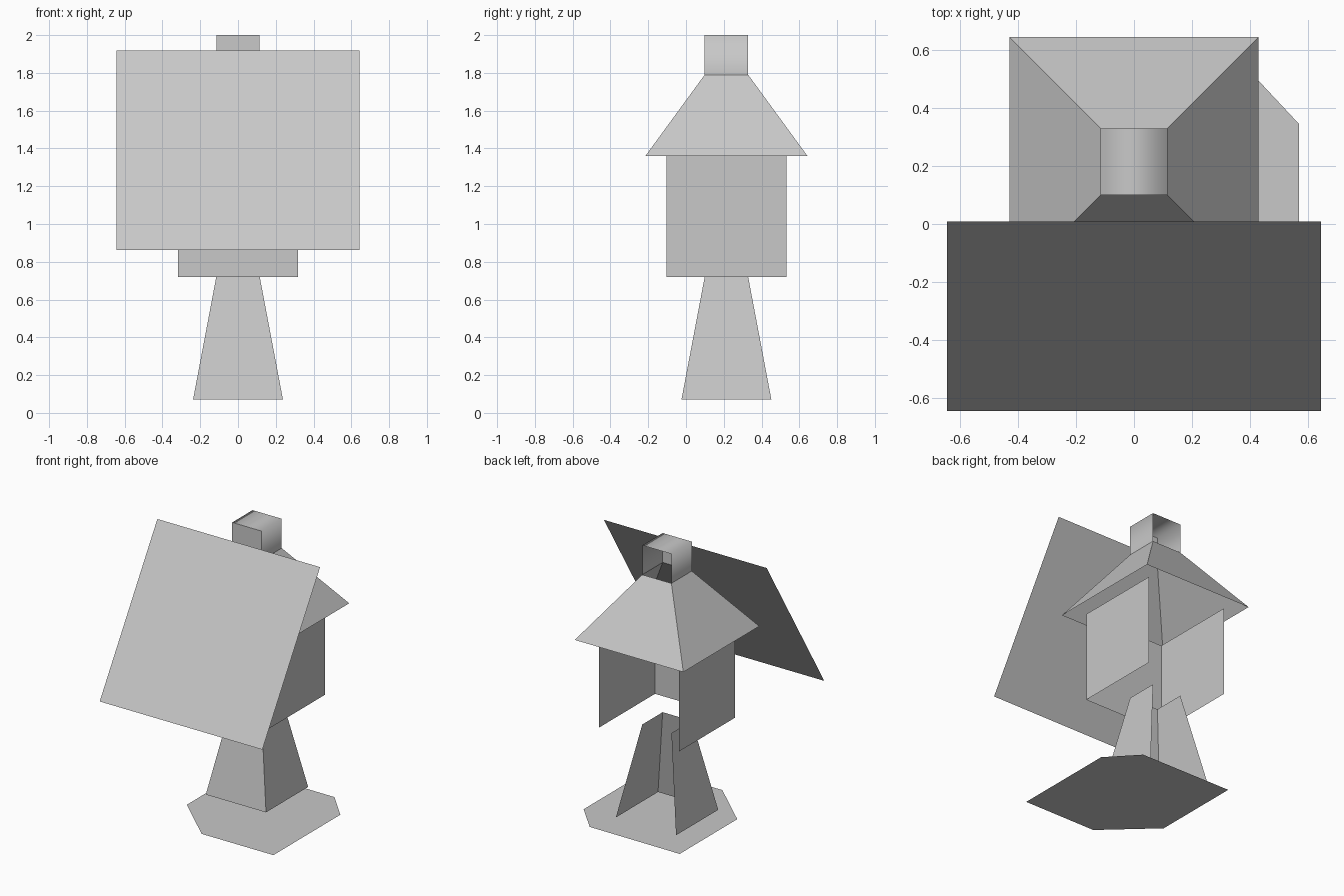
import bpy

if "Cube" in bpy.data.objects:
    bpy.data.objects.remove(bpy.data.objects["Cube"], do_unlink=True)

# Single plain grey
GREY = (0.58, 0.58, 0.58, 1)
grey = bpy.data.materials.new("light_grey")
grey.use_nodes = True
grey.diffuse_color = GREY
grey.node_tree.nodes["Principled BSDF"].inputs["Base Color"].default_value = GREY

AXIS_Y = 0.214  # the tower stands behind the big panel
FRONT, RIGHT, BACK, LEFT, TOP = (0, 1, 5, 4), (1, 2, 6, 5), (2, 3, 7, 6), (3, 0, 4, 7), (4, 5, 6, 7)


def part(name, verts, faces, smooth=False):
    mesh = bpy.data.meshes.new(name)
    mesh.from_pydata(verts, [], faces)
    mesh.materials.append(grey)
    for poly in mesh.polygons:
        poly.use_smooth = smooth
    mesh.update()
    obj = bpy.data.objects.new(name, mesh)
    bpy.context.collection.objects.link(obj)
    return obj


def shell(name, low, high, z0, z1, sides, smooth=False):
    """Thin square frustum made of the chosen sides only."""
    corners = [(-1, -1), (1, -1), (1, 1), (-1, 1)]
    verts = [(x * r, AXIS_Y + y * r, z)
             for r, z in ((low, z0), (high, z1)) for x, y in corners]
    used = sorted({i for side in sides for i in side})
    faces = [[used.index(i) for i in side] for side in sides]
    return part(name, [verts[i] for i in used], faces, smooth)


# Flat ground plate with two cut corners
outline = [(-0.335, -0.10), (0, -0.41), (0.567, -0.41),
           (0.567, 0.345), (0.38, 0.545), (-0.335, 0.55)]
part("ground_plate", [(x, y, 0) for x, y in outline], [range(6)])

# Tapered base and cabin, both open at the back
shell("tower_base", 0.238, 0.115, 0.07, 0.72, [FRONT, RIGHT, LEFT])
shell("cabin_walls", 0.317, 0.317, 0.72, 1.36, [FRONT, RIGHT, LEFT])

# Hipped roof, open below and above
shell("roof", 0.429, 0.115, 1.36, 1.79, [FRONT, RIGHT, BACK, LEFT])

# Cap: smooth wrap over the sides and top, flat front, open back
shell("cap_wrap", 0.115, 0.115, 1.79, 2.0, [RIGHT, TOP, LEFT], smooth=True)
shell("cap_front", 0.115, 0.115, 1.79, 2.0, [FRONT])

# Large leaning panel in front
w = 0.643
part("front_panel", [(-w, -w, 0.863), (w, -w, 0.863), (w, 0.008, 1.918), (-w, 0.008, 1.918)],
     [(0, 1, 2, 3)])
